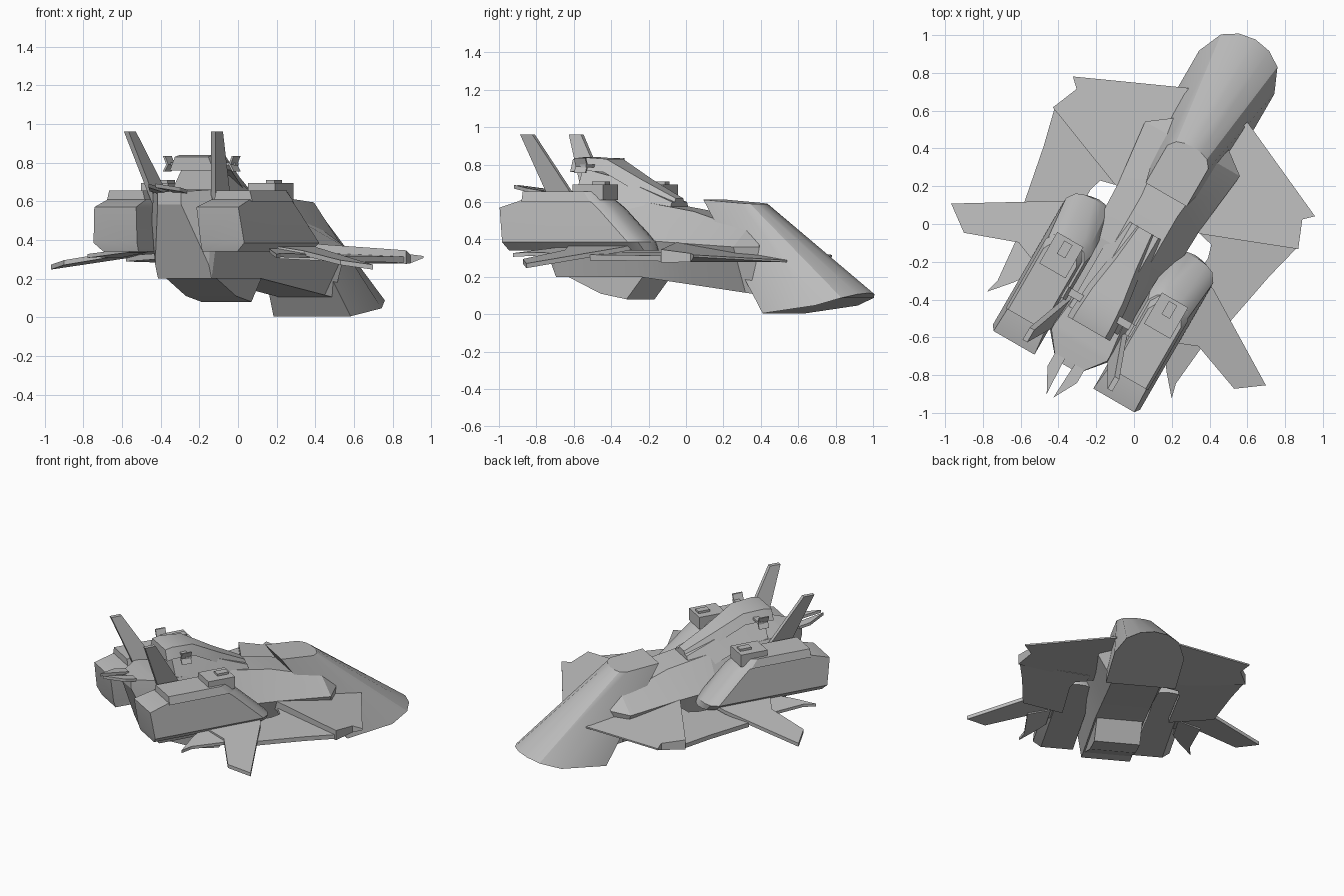
import bpy, bmesh, math

cube = bpy.data.objects.get("Cube")
if cube:
    bpy.data.objects.remove(cube, do_unlink=True)

grey = bpy.data.materials.new("hull_grey")
grey.use_nodes = True
COLOUR = (0.5, 0.5, 0.5, 1)
grey.diffuse_color = COLOUR
grey.node_tree.nodes["Principled BSDF"].inputs["Base Color"].default_value = COLOUR


def loft(name, rings, angle=10):
    """Skin equal-length rings of points and cap both ends."""
    bm = bmesh.new()
    rows = [[bm.verts.new(point) for point in ring] for ring in rings]
    count = len(rows[0])
    for lower, upper in zip(rows, rows[1:]):
        for i in range(count):
            j = (i + 1) % count
            bm.faces.new((lower[i], lower[j], upper[j], upper[i]))
    bm.faces.new(rows[0][::-1])
    bm.faces.new(rows[-1])
    bmesh.ops.recalc_face_normals(bm, faces=bm.faces)
    mesh = bpy.data.meshes.new(name)
    bm.to_mesh(mesh)
    bm.free()
    mesh.materials.append(grey)
    part = bpy.data.objects.new(name, mesh)
    bpy.context.collection.objects.link(part)
    # the whole craft stands turned on its base
    part.rotation_euler.z = math.radians(-30)
    part.location = (0.06, -0.035, 0)
    bpy.ops.object.select_all(action='DESELECT')
    part.select_set(True)
    bpy.context.view_layer.objects.active = part
    bpy.ops.object.shade_smooth_by_angle(angle=math.radians(angle))


def pair(name, rings, angle=10):
    """Build a part on both sides."""
    for side, sign in (("left", 1), ("right", -1)):
        mirrored = [[(sign * u, v, z) for u, v, z in ring] for ring in rings]
        loft(f"{side}_{name}", mirrored, angle)


def plate(name, outline, top, thickness):
    """Build a pair of plates whose height and thickness follow a rule."""
    upper = [(u, v, top(u, v)) for u, v in outline]
    lower = [(u, v, z - thickness(u, v)) for u, v, z in upper]
    pair(name, [upper, lower])


def patch(u, width, rear, front, z):
    """Level rectangle, used as one ring of a block."""
    return [(u, rear, z), (u, front, z), (u + width, front, z), (u + width, rear, z)]


def box_section(v, top_half, top, bottom_half, bottom):
    return [(-top_half, v, top), (top_half, v, top),
            (bottom_half, v, bottom), (-bottom_half, v, bottom)]


def hull_section(v, top_half, top, half, middle):
    """Six-sided section with a sloping keel and an undercut rear."""
    keel = min(.2, .18 - .13 * v) + 2.4 * max(0, -.67 - v)
    keel_half = min(half, .16)
    return [(-top_half, v, top), (top_half, v, top), (half, v, middle),
            (keel_half, v, keel), (-keel_half, v, keel), (-half, v, middle)]


def round_plan(centre, half, rear, front, depth, height):
    """Plan outline with a square rear and an elliptical front."""
    plan = [(centre - half, rear), (centre + half, rear)]
    for f in (1, .75, .4, 0, -.4, -.75, -1):
        plan.append((centre + half * f, front - depth * (1 - math.sqrt(1 - f * f))))
    return [(u, v, height(v)) for u, v in plan]


def level_plan(centre, half, rear, front, z):
    return round_plan(centre, half, rear, front, .07, lambda v: z)


# central fuselage
loft("fuselage", [hull_section(*section) for section in (
    (-.83, .07, .65, .07, .6),
    (-.7, .17, .66, .18, .5),
    (-.67, .17, .66, .2, .47),
    (-.15, .11, .6, .24, .4),
    (.15, .11, .55, .25, .38),
    (.5, .15, .45, .29, .36),
    (.59, .17, .37, .17, .36))], angle=12)

# belly scoop
loft("belly_scoop", [box_section(v, .15, .25, .15, z) for v, z in (
    (-.6, .2), (-.4, .11), (-.24, .08), (-.14, .2))])

# large slanted hood
loft("slanted_hood", [
    round_plan(0, .23, .646, 1.168, .2, lambda v: .005 + .4 * (v - .646) ** 2),
    round_plan(0, .125, .22, .51, .06, lambda v: .63 - .08 * v)], angle=30)

# neck and bridge on top of the fuselage
loft("neck", [box_section(v, .08, top, .15, top - .13) for v, top in (
    (-.55, .78), (-.3, .72), (0, .6))], angle=25)
loft("bridge", [box_section(v, half, top, half + .03, top - .07) for v, half, top in (
    (-.6, .1, .83), (-.55, .1, .84), (-.4, .09, .83),
    (-.2, .06, .72), (0, .04, .62))], angle=35)
pair("bridge_arm", [patch(.1, .1, -.5, -.46, z) for z in (.785, .8)])
pair("bridge_winglet", [patch(u, .012, -.53, -.46, z) for u, z in (
    (.2, .755), (.18, .79), (.2, .835))])

# engine nacelles with a sloped rear deck, raised slab, deck box and hatch
pair("nacelle", [level_plan(*ring) for ring in (
    (.295, .105, -.82, .02, .34),
    (.32, .13, -.835, .01, .385),
    (.305, .125, -.862, -.19, .57),
    (.31, .115, -.73, -.24, .61))], angle=30)
pair("nacelle_slab", [level_plan(.32, half, -.725, front, z) for half, front, z in (
    (.115, -.23, .6), (.1, -.28, .655))], angle=30)
pair("nacelle_deck_box", [patch(.24, .16, -.43, -.24, z) for z in (.61, .695)])
pair("nacelle_hatch", [patch(.295, .05, -.34, -.26, z) for z in (.69, .71)])

# canted tail fins
pair("tail_fin", [patch(u, .028, rear, front, z) for u, rear, front, z in (
    (.155, -.67, -.5, .56), (.246, -.825, -.75, .96))])

# rear spikes
plate("tail_spike", [(.03, -.8), (.09, -.8), (.09, -.88), (.02, -1.01)],
      lambda u, v: .54 - .15 * v, lambda u, v: .02)


# broad main wings, thin at the leading edge and thick behind
def behind_edge(u, v):
    return .85 - .45 * u - v


plate("main_wing", [(.15, .64), (.18, .768), (.74, .515), (.69, .467),
                    (.75, .32), (.26, .13), (.15, .13)],
      lambda u, v: .28 + .05 * u + .15 * behind_edge(u, v),
      lambda u, v: min(.07, .01 + behind_edge(u, v) / 2))
plate("trailing_wing", [(.26, .2), (.74, .32), (.69, .12), (.63, -.19),
                        (.35, -.3), (.36, .04), (.34, .11), (.26, .13)],
      lambda u, v: .35 - .05 * u, lambda u, v: .03)

# small outer wings and the swept blades behind them
plate("outer_wing", [(.4, -.06), (.47, -.09), (.962, -.39), (.826, -.49),
                     (.55, -.39), (.4, -.45)],
      lambda u, v: .44 - .175 * u, lambda u, v: .025)
plate("swept_blade", [(.42, -.33), (.57, -.36), (.545, -.62), (.565, -.7),
                      (.47, -.59), (.42, -.52)],
      lambda u, v: .44 - .2 * u, lambda u, v: .02)
